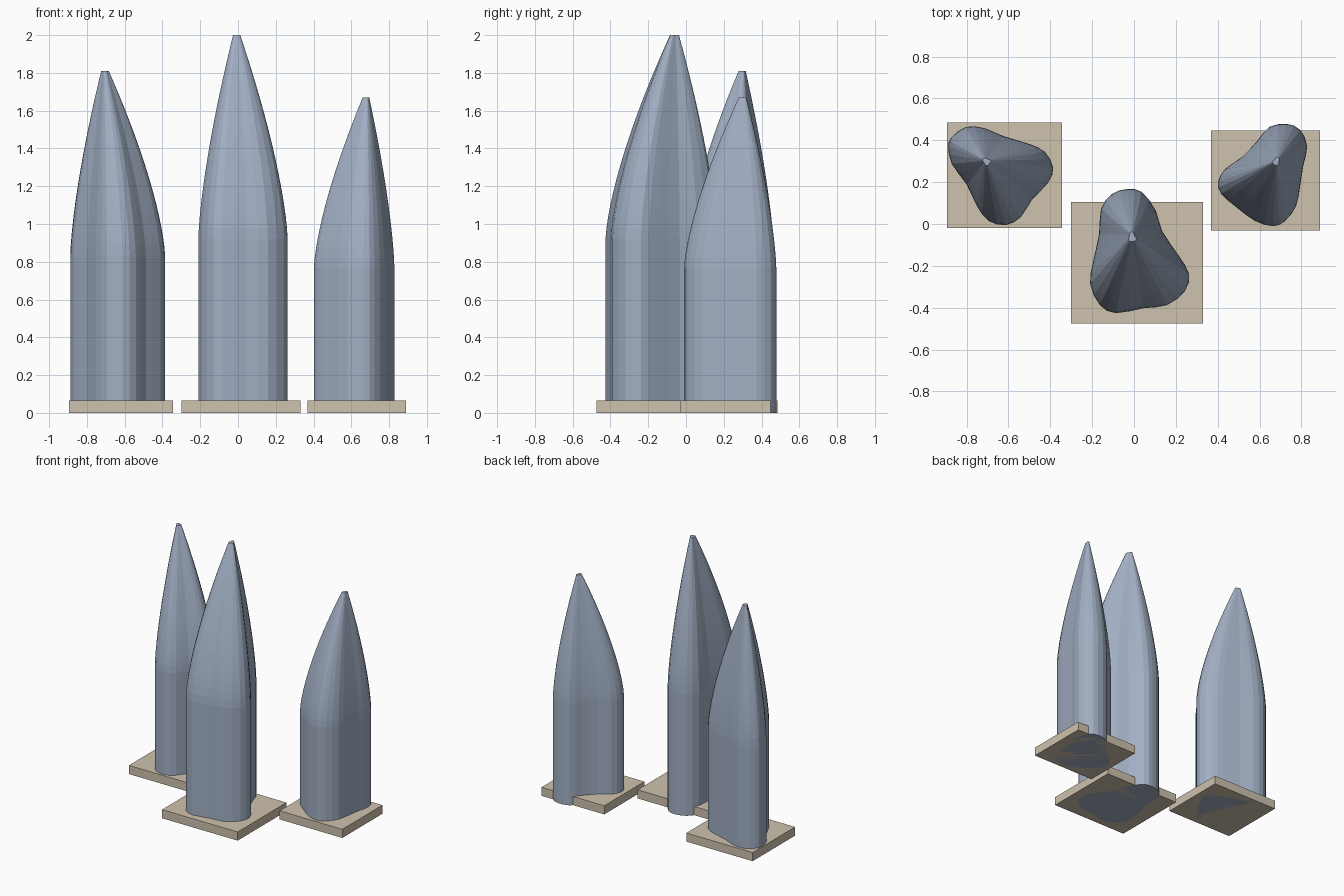
import bpy, bmesh
from mathutils import Vector

if "Cube" in bpy.data.objects:
    bpy.data.objects.remove(bpy.data.objects["Cube"])

def material(name, col):
    m = bpy.data.materials.new(name)
    m.diffuse_color = (*col, 1)
    m.use_nodes = True
    m.node_tree.nodes["Principled BSDF"].inputs["Base Color"].default_value = m.diffuse_color
    return m

GLASS = material("blue_grey_glass", (0.36, 0.43, 0.55))
STONE = material("tan_stone", (0.62, 0.54, 0.42))

def finish(name, bm, mat):
    bmesh.ops.recalc_face_normals(bm, faces=bm.faces)
    me = bpy.data.meshes.new(name)
    bm.to_mesh(me)
    bm.free()
    me.materials.append(mat)
    ob = bpy.data.objects.new(name, me)
    bpy.context.collection.objects.link(ob)

def smooth_loop(pts):
    """Catmull-Rom: one extra point between each pair of control points."""
    p = [Vector(q) for q in pts]
    n = len(p)
    out = []
    for i in range(n):
        a, b, c, d = p[i - 1], p[i], p[(i + 1) % n], p[(i + 2) % n]
        out += [b, (9 * (b + c) - a - d) / 16]
    return out

def tower(name, plan, apex, height):
    """Three-lobed shaft, straight below and curving in towards the apex."""
    loop, tip = smooth_loop(plan), Vector(apex)
    shoulder, steps = 0.46 * height, 18
    levels = [(0, 1)]
    for k in range(steps + 1):
        t = k / steps
        levels.append((shoulder + t * (height - shoulder), 1 - 0.92 * t ** 1.45))
    bm = bmesh.new()
    rings = [[bm.verts.new((*(tip + (q - tip) * s), z)) for q in loop] for z, s in levels]
    n = len(loop)
    for lo, hi in zip(rings, rings[1:]):
        for i in range(n):
            j = (i + 1) % n
            bm.faces.new((lo[i], lo[j], hi[j], hi[i]))
    bm.faces.new(rings[0])
    bm.faces.new(rings[-1])
    finish(name, bm, GLASS)

def plate(name, x0, x1, y0, y1, h=0.065):
    bm = bmesh.new()
    bmesh.ops.create_cube(bm, size=1)
    bmesh.ops.scale(bm, vec=(x1 - x0, y1 - y0, h), verts=bm.verts)
    bmesh.ops.translate(bm, vec=((x0 + x1) / 2, (y0 + y1) / 2, h / 2), verts=bm.verts)
    finish(name, bm, STONE)

# Floor plan outlines of the three towers
center_plan = [(-.033, .167), (.038, .153), (.105, .062), (.134, -.033),
               (.215, -.153), (.263, -.239), (.244, -.32), (.158, -.388),
               (.048, -.402), (-.086, -.426), (-.163, -.388), (-.21, -.287),
               (-.196, -.182), (-.167, -.048), (-.158, .072), (-.105, .144)]
left_plan = [(-.888, .373), (-.871, .416), (-.804, .464), (-.718, .459),
             (-.627, .421), (-.502, .383), (-.426, .345), (-.386, .268),
             (-.411, .196), (-.488, .115), (-.541, .033), (-.612, -.005),
             (-.694, .014), (-.751, .086), (-.799, .187), (-.871, .287)]
right_plan = [(.732, .478), (.794, .45), (.828, .373), (.809, .278),
              (.794, .182), (.775, .086), (.722, .014), (.665, -.01),
              (.579, .014), (.488, .081), (.416, .144), (.402, .201),
              (.435, .263), (.517, .321), (.589, .397), (.646, .464)]

# Towers
tower("center_tower", center_plan, (-.01, -.055), 2.0)
tower("left_tower", left_plan, (-.71, .303), 1.81)
tower("right_tower", right_plan, (.683, .305), 1.67)

# Base plates
plate("center_base", -.30, .33, -.475, .105)
plate("left_base", -.895, -.343, -.02, .485)
plate("right_base", .368, .89, -.03, .447)
